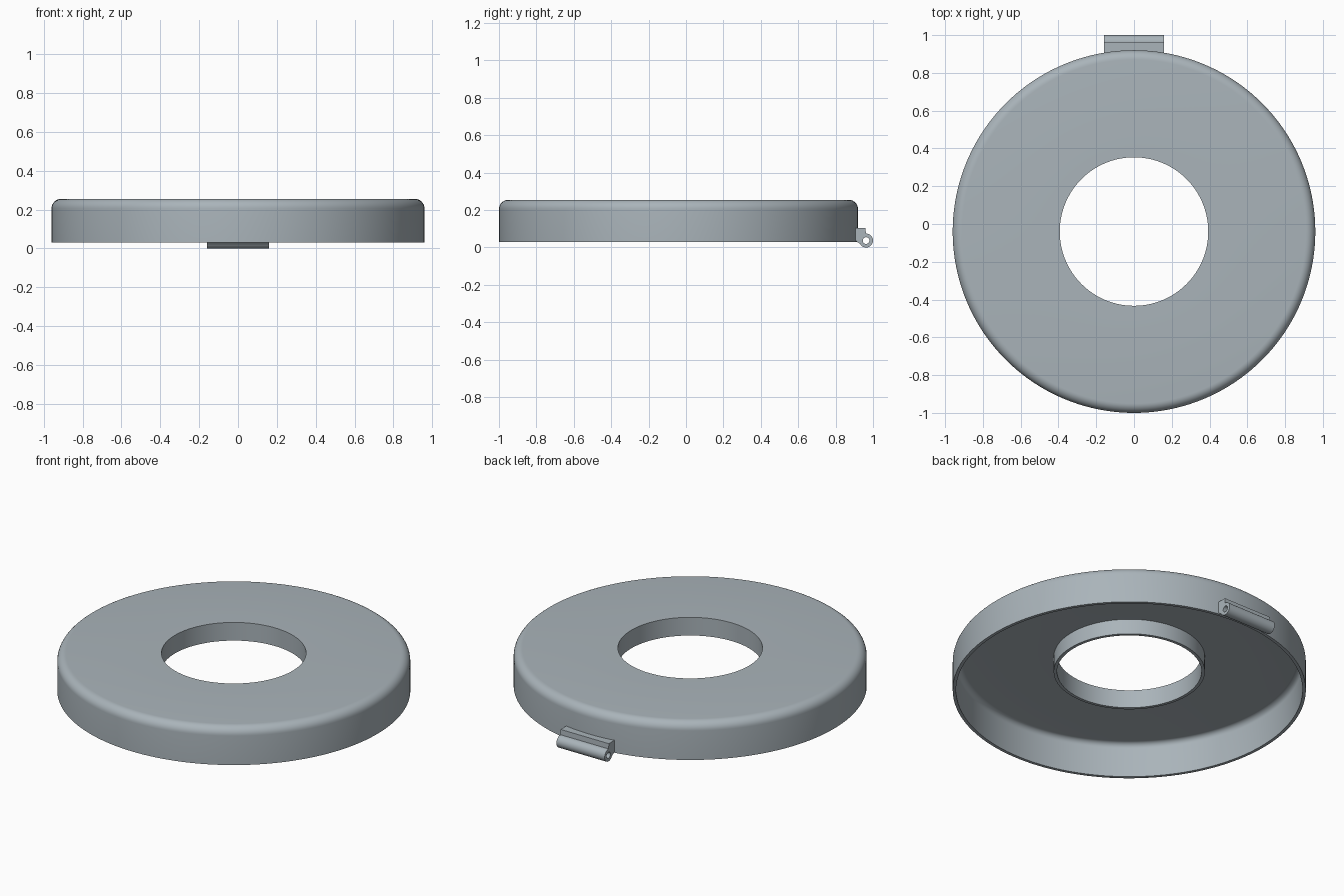
import bpy, bmesh, math
from mathutils import Vector, Matrix

if "Cube" in bpy.data.objects:
    bpy.data.objects.remove(bpy.data.objects["Cube"])

CY = -0.04          # ring centre in y
R_OUT, R_HOLE = 0.96, 0.393
Z_LOW, Z_TOP, T = 0.03, 0.255, 0.018

grey = bpy.data.materials.new("blue_grey")
grey.diffuse_color = (0.40, 0.455, 0.49, 1)
grey.use_nodes = True
grey.node_tree.nodes["Principled BSDF"].inputs["Base Color"].default_value = grey.diffuse_color


def arc(cx, cy, r, a0, a1, n):
    return [(cx + r * math.cos(math.radians(a0 + (a1 - a0) * i / n)),
             cy + r * math.sin(math.radians(a0 + (a1 - a0) * i / n))) for i in range(n + 1)]


def smooth(obj):
    bpy.ops.object.select_all(action='DESELECT')
    obj.select_set(True)
    bpy.context.view_layer.objects.active = obj
    bpy.ops.object.shade_smooth_by_angle(angle=math.radians(30))


def lathe(name, profile, steps=160):
    bm = bmesh.new()
    vs = [bm.verts.new((r, 0, z)) for r, z in profile]
    es = [bm.edges.new((vs[i], vs[(i + 1) % len(vs)])) for i in range(len(vs))]
    bmesh.ops.spin(bm, geom=vs + es, cent=(0, 0, 0), axis=(0, 0, 1),
                   angle=2 * math.pi, steps=steps, use_duplicate=False)
    bmesh.ops.remove_doubles(bm, verts=bm.verts, dist=1e-5)
    bmesh.ops.recalc_face_normals(bm, faces=bm.faces)
    me = bpy.data.meshes.new(name)
    bm.to_mesh(me)
    bm.free()
    obj = bpy.data.objects.new(name, me)
    bpy.context.collection.objects.link(obj)
    me.materials.append(grey)
    smooth(obj)
    return obj


# Hollow ring lid: rounded outer edge, long outer skirt, short inner collar
F = 0.05
profile = [(R_HOLE, Z_TOP)]
profile += arc(R_OUT - F, Z_TOP - F, F, 90, 0, 8)
profile += [(R_OUT, Z_LOW), (R_OUT - T, Z_LOW)]
profile += arc(R_OUT - F, Z_TOP - F, F - T, 0, 90, 8)
profile += [(R_HOLE + T, Z_TOP - T), (R_HOLE + T, 0.146), (R_HOLE, 0.146)]
ring = lathe("ring_lid", profile)
ring.location.y = CY

# Hinge knuckle: bracket and barrel in one profile with a pin hole
HY, HZ, HR = 0.963, 0.037, 0.037
outline = [(0.906, 0.105), (0.96, 0.105)] + arc(HY, HZ, HR, 92, -150, 32) + [(0.906, 0.037)]
hole = arc(HY, HZ, 0.018, 0, 345, 23)
cu = bpy.data.curves.new("hinge_knuckle", 'CURVE')
cu.dimensions = '2D'
cu.fill_mode = 'BOTH'
cu.extrude = 0.16
for pts in (outline, hole):
    sp = cu.splines.new('POLY')
    sp.points.add(len(pts) - 1)
    for p, (y, z) in zip(sp.points, pts):
        p.co = (y, z, 0, 1)
    sp.use_cyclic_u = True
hinge = bpy.data.objects.new("hinge_knuckle", cu)
hinge.rotation_euler = (math.pi / 2, 0, math.pi / 2)
bpy.context.collection.objects.link(hinge)
cu.materials.append(grey)
bpy.ops.object.select_all(action='DESELECT')
hinge.select_set(True)
bpy.context.view_layer.objects.active = hinge
bpy.ops.object.convert(target='MESH')
hinge = bpy.context.view_layer.objects.active
bm = bmesh.new()
bm.from_mesh(hinge.data)
bmesh.ops.remove_doubles(bm, verts=bm.verts, dist=1e-5)
bmesh.ops.recalc_face_normals(bm, faces=bm.faces)
bm.to_mesh(hinge.data)
bm.free()
smooth(hinge)
